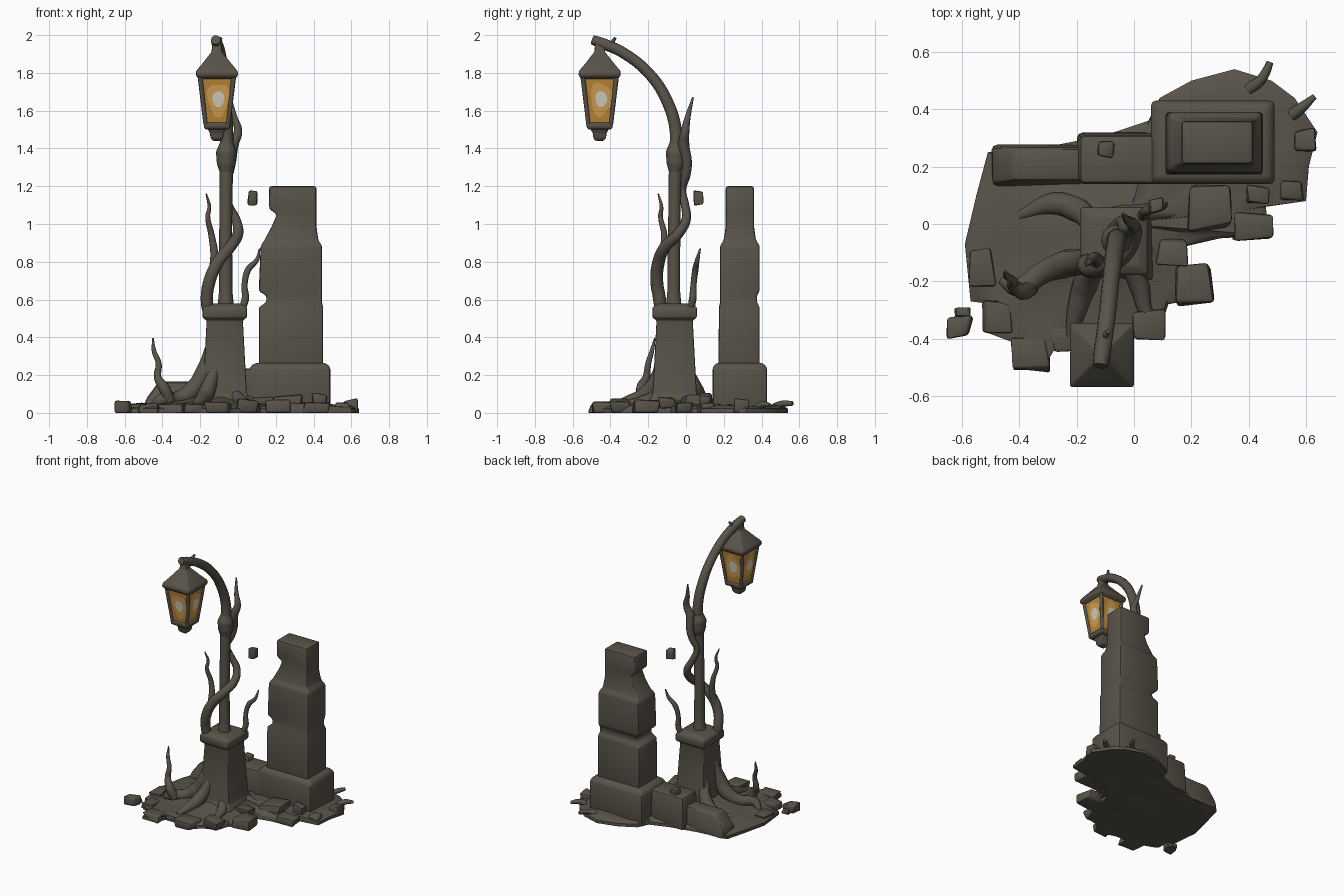
import bpy, bmesh, math, random
from mathutils import Vector
random.seed(4)

def material(name, rgb):
    m = bpy.data.materials.new(name)
    m.diffuse_color = (*rgb, 1)
    return m

STONE = material("dark_stone", (0.098, 0.087, 0.067))
AMBER = material("amber_glass", (0.50, 0.235, 0.04))
GOLD = material("light_amber", (0.62, 0.35, 0.085))
GLOW = material("pale_glow", (0.66, 0.62, 0.53))

def finish(name, bm, mats, bevel=0.0):
    """Round the sharp edges, smooth-shade and link."""
    bmesh.ops.recalc_face_normals(bm, faces=bm.faces)
    if bevel:
        sharp = [e for e in bm.edges if len(e.link_faces) == 2 and e.calc_face_angle() > 0.35]
        bmesh.ops.bevel(bm, geom=sharp, offset=bevel, segments=2, profile=0.5,
                        affect='EDGES', clamp_overlap=True)
    me = bpy.data.meshes.new(name)
    bm.to_mesh(me)
    bm.free()
    for m in mats:
        me.materials.append(m)
    me.polygons.foreach_set("use_smooth", [True] * len(me.polygons))
    me.set_sharp_from_angle(angle=math.radians(40))
    ob = bpy.data.objects.new(name, me)
    bpy.context.collection.objects.link(ob)
    return ob

def loft(name, rings, mat=STONE, bevel=0.01):
    """Stack of rectangles (x0, x1, y0, y1, z)."""
    bm = bmesh.new()
    loops = [[bm.verts.new(p) for p in ((a, c, z), (b, c, z), (b, d, z), (a, d, z))]
             for a, b, c, d, z in rings]
    for lo, hi in zip(loops, loops[1:]):
        for i in range(4):
            j = (i + 1) % 4
            bm.faces.new((lo[i], lo[j], hi[j], hi[i]))
    bm.faces.new(loops[0][::-1])
    bm.faces.new(loops[-1])
    return finish(name, bm, [mat], bevel)

def square(cx, cy, profile):
    return [(cx - h, cx + h, cy - h, cy + h, z) for z, h in profile]

def tube(name, pts):
    """Tapered smooth tube through (x, y, z, radius)."""
    cu = bpy.data.curves.new(name, 'CURVE')
    cu.dimensions = '3D'
    cu.bevel_depth = 1.0
    cu.bevel_resolution = 3
    cu.resolution_u = 6
    cu.use_fill_caps = True
    sp = cu.splines.new('BEZIER')
    sp.bezier_points.add(len(pts) - 1)
    for bp, p in zip(sp.bezier_points, pts):
        bp.co, bp.radius = p[:3], p[3]
        bp.handle_left_type = bp.handle_right_type = 'AUTO'
    cu.materials.append(STONE)
    ob = bpy.data.objects.new(name, cu)
    bpy.context.collection.objects.link(ob)
    bpy.ops.object.select_all(action='DESELECT')
    ob.select_set(True)
    bpy.context.view_layer.objects.active = ob
    bpy.ops.object.convert(target='MESH')

def rock(name, x, y, z, sx, sy, sz, jitter=0.16):
    """Chipped box; z is its underside."""
    bm = bmesh.new()
    bmesh.ops.create_cube(bm, size=1)
    for v in bm.verts:
        r = [random.uniform(-jitter, jitter) for _ in range(3)]
        low = v.co.z < 0 and z == 0
        v.co = Vector((x + sx * (v.co.x + r[0]), y + sy * (v.co.y + r[1]),
                       0 if low else z + sz * (v.co.z + 0.5 + r[2])))
    finish(name, bm, [STONE], min(sx, sy, sz) * 0.18)

# Ragged ground slab, rising towards the pedestal
outline = [(-.51, .25), (-.3, .27), (-.1, .31), (.05, .36), (.09, .44), (.2, .5), (.35, .54),
           (.48, .5), (.56, .44), (.64, .32), (.61, .2), (.6, .08), (.46, .06), (.47, -.04),
           (.3, -.05), (.17, -.08), (.16, -.17), (.22, -.26), (.12, -.28), (.09, -.37),
           (0, -.4), (-.08, -.47), (-.2, -.44), (-.28, -.42), (-.32, -.51), (-.42, -.51),
           (-.43, -.41), (-.51, -.38), (-.49, -.28), (-.57, -.27), (-.59, -.07), (-.55, .1)]
bm = bmesh.new()
cx, cy = -.02, 0
loops = []
for s, edge in ((1, 0), (1, .022), (.96, .035), (.85, .04), (.7, .045), (.55, .05), (.4, .055), (.2, .06)):
    loop = []
    for i, (x, y) in enumerate(outline):
        px, py = cx + (x - cx) * s, cy + (y - cy) * s
        d = (px + .16) ** 2 + (py + .04) ** 2
        h = edge + (.06 * math.exp(-d / .03) + .006 * math.sin(i * 2.1) if s < .97 else 0)
        loop.append(bm.verts.new((px, py, h)))
    loops.append(loop)
n = len(outline)
for lo, hi in zip(loops, loops[1:]):
    for i in range(n):
        bm.faces.new((lo[i], lo[(i + 1) % n], hi[(i + 1) % n], hi[i]))
bm.faces.new(loops[0][::-1])
bm.faces.new(loops[-1])
finish("ground", bm, [STONE])

# Ruined pillar and low wall
loft("pillar_base", [(.06, .49, .14, .43, 0), (.06, .49, .14, .43, .24), (.09, .465, .16, .405, .265)], bevel=.015)
loft("pillar", [(.11, .45, .17, .39, .2), (.11, .45, .175, .39, .56), (.15, .445, .18, .375, .585),
                (.15, .445, .18, .375, .62), (.11, .445, .18, .39, .645), (.12, .445, .18, .39, .885),
                (.14, .425, .2, .37, .915), (.18, .415, .21, .36, .99), (.205, .415, .21, .36, 1.05),
                (.165, .415, .21, .36, 1.08), (.165, .415, .21, .36, 1.2)], bevel=.012)
loft("tall_wall", [(-.2, .12, .14, .32, 0), (-.19, .12, .14, .31, .235)], bevel=.02)
loft("low_wall", [(-.5, -.17, .12, .28, 0), (-.49, -.17, .14, .27, .07), (-.42, -.17, .15, .265, .165)], bevel=.02)

# Lamp pedestal, post and collar
px, py = -.07, -.06
loft("pedestal", square(px, py, [(0, .135), (.06, .135), (.1, .117), (.3, .106), (.49, .096),
                                 (.505, .118), (.56, .118), (.58, .085)]), bevel=.008)
tube("post", [(-.065, -.065, .55, .045), (-.065, -.065, .64, .036), (-.065, -.062, 1.0, .034), (-.06, -.055, 1.42, .036)])
tube("collar", [(-.062, -.058, 1.27, .034), (-.062, -.055, 1.32, .05), (-.062, -.055, 1.38, .054), (-.06, -.052, 1.43, .036)])
tube("curved_arm", [(-.06, -.055, 1.38, .036), (-.06, -.055, 1.5, .034), (-.068, -.1, 1.65, .032),
                    (-.08, -.19, 1.79, .03), (-.095, -.33, 1.905, .03), (-.11, -.44, 1.955, .03), (-.118, -.495, 1.975, .026)])
tube("arm_twig", [(-.1, -.4, 1.93, .022), (-.1, -.39, 1.96, .012), (-.09, -.375, 1.985, .008)])

# Lantern
lx, ly = -.112, -.457
loft("lantern_roof", square(lx, ly, [(1.765, .09), (1.785, .112), (1.81, .11), (1.855, .072),
                                     (1.89, .045), (1.91, .028), (1.96, .024)]), bevel=.007)
loft("lantern_glass", square(lx, ly, [(1.53, .061), (1.775, .091)]), AMBER, 0)
loft("lantern_bottom", square(lx, ly, [(1.5, .056), (1.508, .068), (1.532, .07), (1.54, .058)]), bevel=.004)
loft("lantern_finial", square(lx, ly, [(1.44, .022), (1.455, .034), (1.48, .036), (1.505, .05)]), bevel=.007)
for sx in (-1, 1):
    for sy in (-1, 1):
        tube("lantern_corner_bar", [(lx + sx * .06, ly + sy * .06, 1.525, .011),
                                    (lx + sx * .089, ly + sy * .089, 1.78, .013)])

# Glow spots on the four panes
bm = bmesh.new()
for k in range(4):
    a = k * math.pi / 2
    t, d = Vector((math.cos(a), math.sin(a), 0)), Vector((math.sin(a), -math.cos(a), 0))
    for mi, ru, rz, off, wob in ((0, .058, .088, .0015, .16), (1, .032, .043, .003, .04)):
        ring = []
        for i in range(14):
            b = i * math.tau / 14
            w = 1 + wob * math.sin(b * 3 + k)
            z = 1.662 + rz * w * math.sin(b)
            dist = .061 + .03 * (z - 1.53) / .245 + off
            p = Vector((lx, ly, z)) + t * (.008 + ru * w * math.cos(b)) + d * dist
            ring.append(bm.verts.new(p))
        bm.faces.new(ring).material_index = mi
ob = finish("glow_spots", bm, [GOLD, GLOW])
me = ob.data
for p in me.polygons:   # keep every plate facing outwards
    if p.normal.dot(Vector((p.center.x - lx, p.center.y - ly, 0))) < 0:
        p.flip()

# Vines and twigs
tube("climbing_vine", [(-.15, -.13, .5, .03), (-.165, -.14, .6, .034), (-.15, -.155, .7, .034), (-.105, -.145, .8, .033),
                       (-.04, -.11, .88, .031), (0, -.04, .95, .028), (-.01, .0, 1.02, .025), (-.05, -.005, 1.1, .022),
                       (-.075, -.02, 1.18, .02), (-.05, .0, 1.26, .024), (-.035, .005, 1.33, .026),
                       (-.025, -.012, 1.42, .03), (0, -.005, 1.49, .023), (-.02, .01, 1.57, .015), (-.04, .037, 1.67, .005)])
tube("left_twig", [(-.14, -.15, .72, .024), (-.125, -.13, .82, .022), (-.14, -.115, .94, .017), (-.16, -.135, 1.04, .013),
                   (-.152, -.13, 1.09, .01), (-.168, -.147, 1.16, .004)])
tube("right_twig", [(.01, .02, .53, .018), (.038, .035, .6, .02), (.035, .04, .68, .016),
                    (.055, .05, .76, .017), (.1, .06, .81, .012), (.115, .075, .87, .004)])
tube("ground_twig", [(-.36, -.22, .06, .03), (-.39, -.235, .13, .03), (-.425, -.21, .19, .02), (-.42, -.2, .26, .016),
                     (-.445, -.18, .33, .012), (-.45, -.165, .395, .004)])

# Spreading roots
roots = [
    [(-.14, -.1, .36, .03), (-.18, -.13, .22, .045), (-.24, -.14, .12, .05), (-.32, -.17, .075, .04), (-.4, -.22, .07, .035), (-.46, -.2, .03, .015)],
    [(-.12, -.13, .24, .03), (-.17, -.21, .1, .045), (-.2, -.3, .06, .035), (-.22, -.39, .035, .02)],
    [(-.02, -.14, .1, .03), (.02, -.22, .06, .035), (.04, -.3, .045, .025), (.09, -.38, .025, .015)],
    [(-.15, 0, .24, .03), (-.2, .05, .12, .045), (-.28, .07, .07, .04), (-.4, .03, .04, .02)],
    [(-.02, .03, .1, .025), (.06, .04, .06, .03), (.15, .04, .04, .02)]]
for r in roots:
    tube("root", r)

# Edge twigs
tube("back_twig", [(.4, .47, .03, .022), (.44, .5, .045, .018), (.46, .53, .05, .016), (.475, .565, .05, .012)])
tube("side_twig", [(.55, .38, .03, .022), (.59, .41, .045, .018), (.63, .445, .04, .01)])

# Loose stones: x, y, underside, sizes
for s in [(.265, .06, 0, .13, .14, .09), (.2, -.21, 0, .13, .13, .075), (.42, -.01, 0, .13, .1, .06),
          (.43, .1, .03, .07, .06, .07), (.6, .295, 0, .07, .07, .07), (-.61, -.36, 0, .08, .075, .06),
          (-.6, -.31, 0, .05, .03, .03), (-.36, -.46, 0, .11, .1, .045), (-.1, -.44, 0, .13, .12, .06),
          (.05, -.35, 0, .1, .1, .07), (-.48, -.33, 0, .09, .1, .05), (-.53, -.15, 0, .08, .11, .05),
          (.13, -.1, .02, .1, .09, .06), (-.24, -.4, 0, .09, .09, .05), (.55, .12, 0, .09, .08, .05),
          (-.1, .26, .21, .055, .05, .06), (.075, .065, 1.105, .045, .045, .065)]:
    rock("floating_stone" if s[2] > 1 else "loose_stone", *s)
